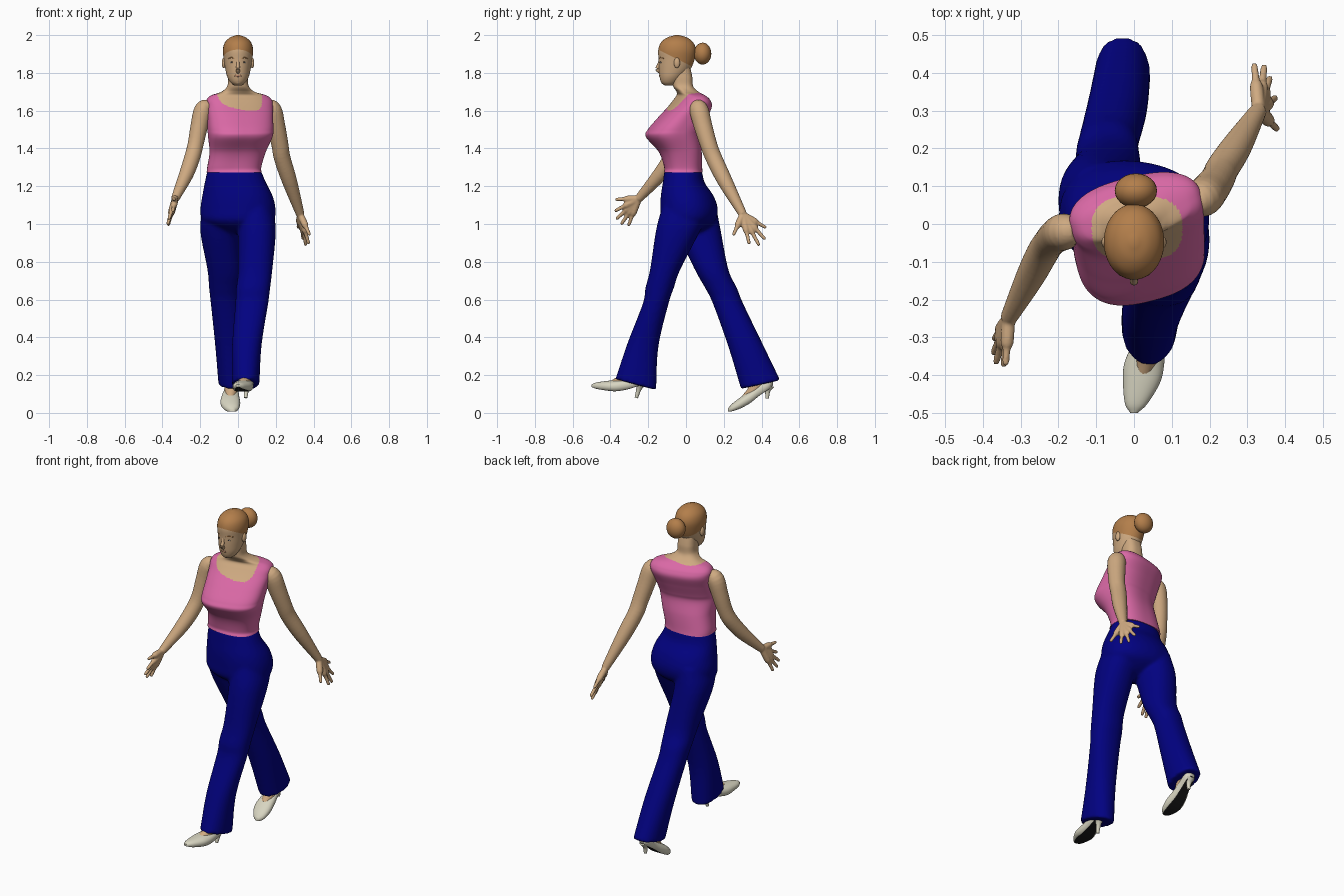
import bpy, bmesh, math
from mathutils import Vector, Matrix

cube = bpy.data.objects.get("Cube")
if cube:
    bpy.data.objects.remove(cube, do_unlink=True)


def material(name, r, g, b):
    mat = bpy.data.materials.new(name)
    mat.use_nodes = True
    mat.diffuse_color = (r, g, b, 1)
    mat.node_tree.nodes["Principled BSDF"].inputs["Base Color"].default_value = (r, g, b, 1)
    return mat


skin = material("skin", .62, .40, .22)
hair = material("hair", .45, .21, .07)
pink = material("pink_fabric", .70, .14, .38)
navy = material("navy_fabric", .0005, .0005, .22)
cream = material("cream_leather", .68, .66, .53)
black = material("black_sole", .01, .01, .01)
white = material("eye_white", .6, .55, .5)
rose = material("lip_rose", .45, .22, .13)


def activate(objects):
    bpy.ops.object.select_all(action="DESELECT")
    for obj in objects:
        obj.select_set(True)
    bpy.context.view_layer.objects.active = objects[0]


def finish(name, bm, mats, rule=None):
    """Turn a bmesh into a smooth object; rule picks the material of each face."""
    bmesh.ops.recalc_face_normals(bm, faces=bm.faces)
    bm.normal_update()
    if rule:
        for face in bm.faces:
            face.material_index = int(rule(face.calc_center_median(), face.normal))
    mesh = bpy.data.meshes.new(name)
    bm.to_mesh(mesh)
    bm.free()
    for mat in mats:
        mesh.materials.append(mat)
    obj = bpy.data.objects.new(name, mesh)
    bpy.context.collection.objects.link(obj)
    activate([obj])
    bpy.ops.object.shade_smooth_by_angle(angle=math.radians(50))
    return obj


def blend(name, objects, voxel, rounds):
    """Fuse overlapping pieces into one soft surface."""
    activate(objects)
    bpy.ops.object.join()
    obj = objects[0]
    obj.name = name
    remesh = obj.modifiers.new("fuse", "REMESH")
    remesh.mode = "VOXEL"
    remesh.voxel_size = voxel
    remesh.use_smooth_shade = True
    soften = obj.modifiers.new("soften", "SMOOTH")
    soften.iterations = rounds


def spline(keys, steps):
    """Smooth curve through tuples of any length."""
    keys = [Vector(k) for k in keys]
    result = []
    for i in range(len(keys) - 1):
        p, q = keys[i], keys[i + 1]
        before = (q - keys[i - 1]) / 2 if i else q - p
        after = (keys[i + 2] - p) / 2 if i + 2 < len(keys) else q - p
        for s in range(steps):
            t = s / steps
            u = 1 - t
            result.append(p * (u * u * (1 + 2 * t)) + q * (t * t * (3 - 2 * t))
                          + before * (t * u * u) - after * (t * t * u))
    return result + [keys[-1]]


def skin_loops(loops):
    bm = bmesh.new()
    rows = [[bm.verts.new(co) for co in loop] for loop in loops]
    n = len(rows[0])
    for low, high in zip(rows, rows[1:]):
        for i in range(n):
            j = (i + 1) % n
            bm.faces.new((low[i], low[j], high[j], high[i]))
    bm.faces.new(rows[0])
    bm.faces.new(rows[-1])
    return bm


def oval(a, b, power, n):
    """Points of a rounded-box oval."""
    for i in range(n):
        c, s = math.cos(math.tau * i / n), math.sin(math.tau * i / n)
        yield (a * math.copysign(abs(c) ** (2 / power), c),
               b * math.copysign(abs(s) ** (2 / power), s))


def body(keys, steps=5, n=48, power=2.2):
    """Level rings: height, centre x, centre y, half width, half depth, turn, tilt."""
    loops = []
    for z, x, y, a, b, turn, tilt in spline(keys, steps):
        spin = Matrix.Rotation(math.radians(turn), 3, "Z")
        loops.append([spin @ Vector((u, v, tilt * v)) + Vector((x, y, z))
                      for u, v in oval(a, b, power, n)])
    return skin_loops(loops)


def tube(name, keys, mat, steps=4, n=16):
    """Round limb through points of x, y, z, radius."""
    path = spline(keys, steps)
    loops = []
    for i, p in enumerate(path):
        along = path[min(i + 1, len(path) - 1)].xyz - path[max(i - 1, 0)].xyz
        frame = along.to_track_quat("Z", "Y")
        loops.append([p.xyz + frame @ Vector((u, v, 0)) for u, v in oval(p.w, p.w, 2, n)])
    return finish(name, skin_loops(loops), [mat])


def ball(name, centre, size, mat):
    bm = bmesh.new()
    bmesh.ops.create_uvsphere(bm, u_segments=24, v_segments=16, radius=1,
                              matrix=Matrix.LocRotScale(Vector(centre), None, Vector(size)))
    return finish(name, bm, [mat])


# Torso with neck: sleeveless top with a scooped neckline
torso = body([
    (1.272, -.02, -.015, .146, .103, 0, 0), (1.30, -.02, -.015, .143, .100, 3, 0),
    (1.38, -.002, -.03, .148, .110, 8, 0), (1.46, .012, -.068, .168, .136, 14, 0),
    (1.50, .013, -.058, .172, .136, 14, 0), (1.56, .011, -.02, .174, .122, 14, 0),
    (1.62, .008, .02, .178, .105, 14, 0), (1.655, .006, .03, .176, .085, 14, 0),
    (1.68, .004, .026, .15, .064, 14, 0), (1.70, 0, .008, .088, .055, 10, 0),
    (1.73, 0, -.015, .057, .053, 0, 0), (1.78, 0, -.02, .052, .053, 0, 0),
    (1.84, 0, -.03, .05, .05, 0, 0)], steps=14, n=192, power=2.6)
finish("top_and_neck", torso, [pink, skin], lambda c, n: c.z > 1.6 and
       abs((c.x - .008) / .12) ** 2.6 + abs((c.y + .012) / .088) ** 2.6 < 1)

# Trousers: hips and two flared legs in mid stride
hips = finish("hips", body([
    (1.282, -.02, -.015, .142, .10, 0, 0), (1.22, -.014, -.012, .162, .11, -3, 0),
    (1.15, -.003, .006, .186, .138, -6, 0), (1.08, 0, .016, .199, .150, -8, 0),
    (1.02, 0, .012, .19, .142, -8, 0), (.98, 0, .01, .13, .10, -8, 0),
    (.95, 0, .01, .05, .04, -8, 0)]), [navy])
left_leg = finish("left_leg", body([
    (.15, .04, -.266, .073, .108, 0, -.27), (.36, .047, -.228, .078, .082, 0, -.1),
    (.58, .073, -.16, .087, .068, 0, 0), (.66, .08, -.14, .09, .075, 0, 0),
    (.76, .092, -.11, .09, .08, 0, 0), (.97, .10, -.04, .10, .118, 0, 0),
    (1.1, .085, .005, .095, .128, 0, 0)]), [navy])
right_leg = finish("right_leg", body([
    (.15, -.03, .395, .073, .104, 0, .22), (.36, -.043, .314, .078, .09, 0, .1),
    (.58, -.066, .222, .078, .08, 0, 0), (.66, -.07, .186, .083, .084, 0, 0),
    (.76, -.072, .135, .09, .089, 0, 0), (.97, -.10, .065, .10, .118, 0, 0),
    (1.1, -.085, .03, .095, .128, 0, 0)]), [navy])
blend("trousers", [hips, left_leg, right_leg], .01, 5)

# Head, cut along a slanted hairline
head = body([
    (1.733, 0, -.088, .02, .025, 0, 0), (1.75, 0, -.085, .04, .046, 0, 0),
    (1.78, 0, -.075, .057, .065, 0, 0), (1.82, 0, -.06, .067, .084, 0, 0),
    (1.87, 0, -.05, .075, .095, 0, 0), (1.92, 0, -.047, .08, .10, 0, 0),
    (1.96, 0, -.047, .07, .086, 0, 0), (1.987, 0, -.047, .043, .053, 0, 0),
    (2.0, 0, -.047, .008, .01, 0, 0)], power=2)
hairline, slope = Vector((0, -.15, 1.925)), Vector((0, .5, 1))
bmesh.ops.bisect_plane(head, geom=head.verts[:] + head.edges[:] + head.faces[:],
                       plane_co=hairline, plane_no=slope)
finish("head", head, [skin, hair], lambda c, n: (c - hairline).dot(slope) > 0)
ball("hair_bun", (.005, .088, 1.902), (.056, .046, .058), hair)

# Face details
tube("nose", [(0, -.136, 1.87, .007), (0, -.145, 1.84, .009),
              (0, -.152, 1.82, .011), (0, -.136, 1.806, .011)], skin)
ball("lips", (0, -.135, 1.785), (.02, .008, .007), rose)
ball("chin", (0, -.112, 1.755), (.025, .02, .018), skin)
for side, label in ((1, "left"), (-1, "right")):
    ball(label + "_ear", (side * .075, -.048, 1.853), (.011, .016, .028), skin)
    ball(label + "_eye", (side * .031, -.133, 1.856), (.011, .005, .004), white)
    ball(label + "_iris", (side * .031, -.136, 1.856), (.004, .003, .004), black)
    tube(label + "_brow", [(side * .015, -.142, 1.876, .002), (side * .035, -.134, 1.881, .003),
                           (side * .055, -.116, 1.875, .002)], hair, n=8)

# Arms swinging against the legs, with spread fingers
arms = {
    "left": [(.15, .055, 1.63, .032), (.18, .068, 1.605, .05), (.201, .09, 1.52, .049),
             (.222, .12, 1.42, .045), (.234, .147, 1.35, .044), (.272, .205, 1.23, .04),
             (.322, .288, 1.075, .025), (.33, .30, 1.05, .022)],
    "right": [(-.15, -.018, 1.63, .032), (-.183, -.02, 1.605, .048), (-.205, -.03, 1.52, .046),
              (-.225, -.05, 1.42, .042), (-.243, -.078, 1.35, .042), (-.275, -.14, 1.26, .038),
              (-.323, -.232, 1.155, .025), (-.332, -.25, 1.135, .022)]}
tips = {
    "left": [(.38, .25, .94), (.375, .335, .893), (.36, .388, .885),
             (.345, .42, .918), (.318, .425, .98)],
    "right": [(-.34, -.375, 1.13), (-.345, -.378, 1.068), (-.366, -.37, 1.025),
              (-.373, -.344, .997), (-.37, -.305, .99)]}
for label, path in arms.items():
    pieces = [tube("arm", path, skin, n=24)]
    wrist = Vector(path[-1][:3])
    for tip in tips[label]:
        end = Vector(tip)
        pieces.append(tube("finger", [
            (*wrist.lerp(end, t), r) for t, r in
            ((0, .018), (.5, .018), (.65, .011), (.95, .009), (1, .004))], skin, steps=3, n=10))
    blend(label + "_arm", pieces, .005, 2)


# Court shoes: cream uppers, flat black soles, slim heels and bare insteps
def shoe(label, keys, heel, instep):
    loops = [[Vector((x + u, y, z + max(v, -.75 * b))) for u, v in oval(a, b, 2.2, 40)]
             for x, y, z, a, b in spline(keys, 5)]
    finish(label + "_shoe", skin_loops(loops), [cream, black],
           lambda c, n: n.z < -.5 and abs(n.x) < .4)
    tube(label + "_heel", heel, cream)
    tube(label + "_instep", instep, skin)


shoe("left",
     [(0, -.50, .143, .01, .008), (.006, -.475, .142, .03, .019), (.02, -.42, .14, .049, .029),
      (.027, -.37, .14, .053, .034), (.04, -.31, .15, .042, .034), (.05, -.25, .172, .034, .038),
      (.052, -.225, .18, .018, .03)],
     [(.05, -.238, .16, .028), (.045, -.25, .125, .014), (.04, -.263, .08, .009)],
     [(.025, -.39, .148, .024), (.038, -.33, .175, .034), (.05, -.25, .26, .036)])
shoe("right",
     [(-.03, .222, .014, .012, .01), (-.033, .245, .026, .036, .023), (-.04, .29, .05, .052, .034),
      (-.04, .34, .08, .047, .037), (-.035, .39, .12, .036, .037), (-.03, .44, .155, .032, .038),
      (-.03, .46, .168, .015, .028)],
     [(-.03, .44, .145, .028), (-.03, .432, .115, .014), (-.03, .43, .077, .009)],
     [(-.04, .315, .075, .024), (-.037, .36, .12, .034), (-.03, .41, .24, .036)])
